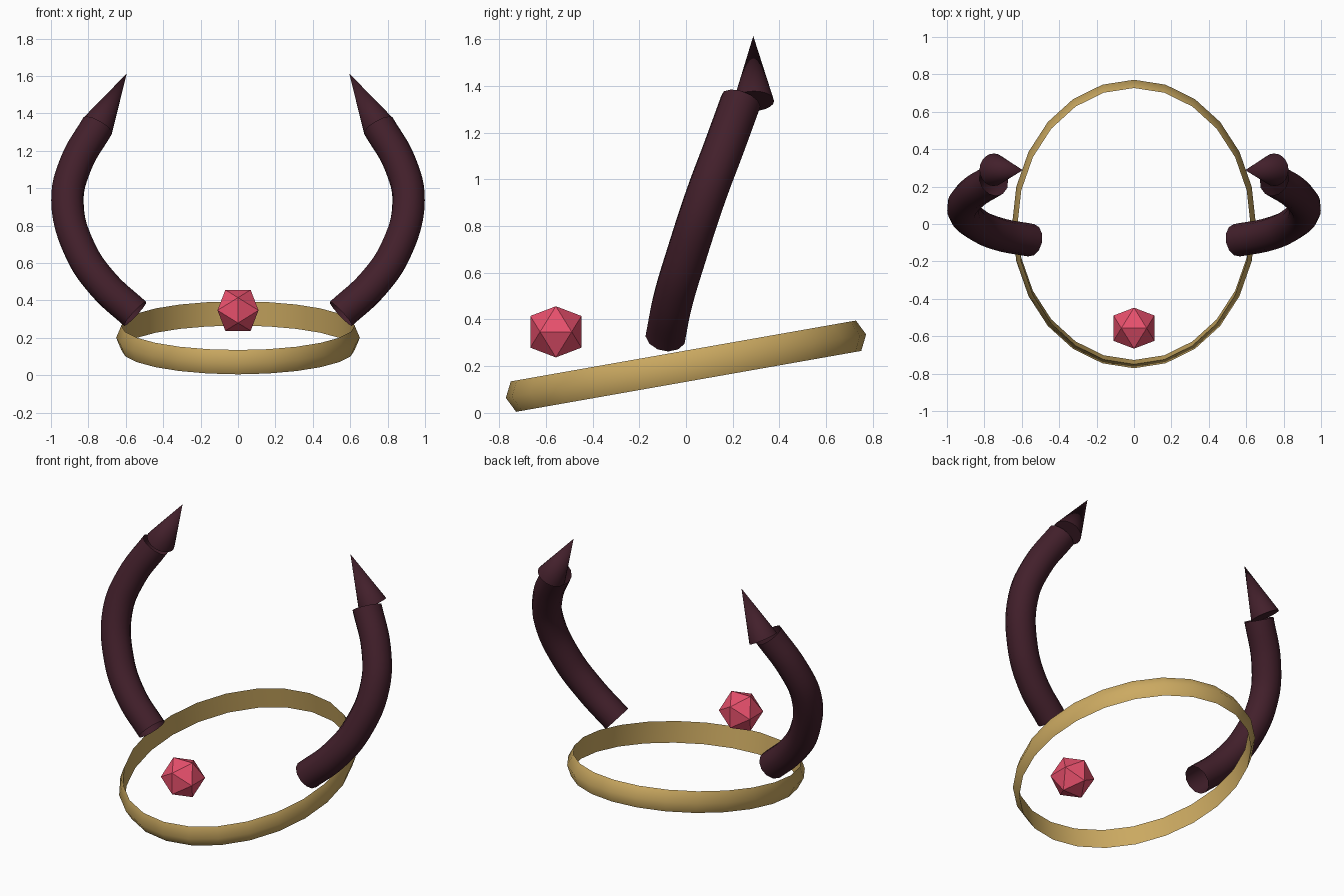
import bpy, bmesh, math
from mathutils import Vector

if "Cube" in bpy.data.objects:
    bpy.data.objects.remove(bpy.data.objects["Cube"])


def material(name, color):
    m = bpy.data.materials.new(name)
    m.diffuse_color = (*color, 1)
    m.use_nodes = True
    m.node_tree.nodes["Principled BSDF"].inputs["Base Color"].default_value = m.diffuse_color
    return m


GOLD = material("gold", (0.60, 0.40, 0.12))
HORN = material("dark_horn", (0.055, 0.014, 0.024))
RED = material("red_gem", (0.80, 0.08, 0.15))


def add_object(name, bm, mat, smooth=None):
    bmesh.ops.recalc_face_normals(bm, faces=bm.faces)
    me = bpy.data.meshes.new(name)
    bm.to_mesh(me)
    bm.free()
    me.materials.append(mat)
    ob = bpy.data.objects.new(name, me)
    bpy.context.collection.objects.link(ob)
    if smooth:
        bpy.ops.object.select_all(action='DESELECT')
        ob.select_set(True)
        bpy.context.view_layer.objects.active = ob
        bpy.ops.object.shade_smooth_by_angle(angle=math.radians(smooth))
    return ob


# Headband: 24-sided oval hoop, ridged outside and flat inside, tilted up at the back
bm = bmesh.new()
profile = [(0.783, 0), (0.75, 0.066), (0.75, -0.066)]
N = 24
rings = []
for i in range(N):
    a = 2 * math.pi * i / N
    rings.append([bm.verts.new((0.832 * r * math.cos(a), r * math.sin(a), z)) for r, z in profile])
for i in range(N):
    p, q = rings[i], rings[(i + 1) % N]
    for k in range(3):
        j = (k + 1) % 3
        bm.faces.new((p[k], q[k], q[j], p[j]))
band = add_object("headband", bm, GOLD, 60)
band.location = (0, 0, 0.2)
band.rotation_euler = (math.radians(10), 0, 0)

# Front gem: icosahedron with its edges lined up with the axes
bm = bmesh.new()
s = 0.0677
g = s * (1 + math.sqrt(5)) / 2
for a in (-s, s):
    for b in (-g, g):
        for co in ((b, a, 0), (0, b, a), (a, 0, b)):
            bm.verts.new(co)
bmesh.ops.convex_hull(bm, input=bm.verts)
gem = add_object("front_gem", bm, RED)
gem.location = (0, -0.557, 0.347)

# Horns: curved open tubes with pointed cone tips, one per side
path = [(0.55, -0.087, 0.328), (0.72, -0.055, 0.485), (0.845, 0.0, 0.67),
        (0.912, 0.085, 0.93), (0.867, 0.16, 1.13), (0.75, 0.235, 1.335)]
for side, sx in (("left", -1), ("right", 1)):
    cu = bpy.data.curves.new(side + "_horn", 'CURVE')
    cu.dimensions = '3D'
    cu.bevel_depth = 0.088
    cu.bevel_resolution = 4
    cu.resolution_u = 6
    sp = cu.splines.new('BEZIER')
    sp.bezier_points.add(len(path) - 1)
    for p, (x, y, z) in zip(sp.bezier_points, path):
        p.co = (sx * x, y, z)
        p.handle_left_type = p.handle_right_type = 'AUTO'
    cu.materials.append(HORN)
    bpy.context.collection.objects.link(bpy.data.objects.new(side + "_horn", cu))

    base, tip = Vector((sx * 0.75, 0.29, 1.335)), Vector((sx * 0.595, 0.288, 1.613))
    axis = tip - base
    bm = bmesh.new()
    bmesh.ops.create_cone(bm, cap_ends=True, segments=20, radius1=0.087, radius2=0, depth=axis.length)
    cone = add_object(side + "_horn_tip", bm, HORN, 40)
    cone.location = (base + tip) / 2
    cone.rotation_euler = axis.to_track_quat('Z', 'Y').to_euler()
